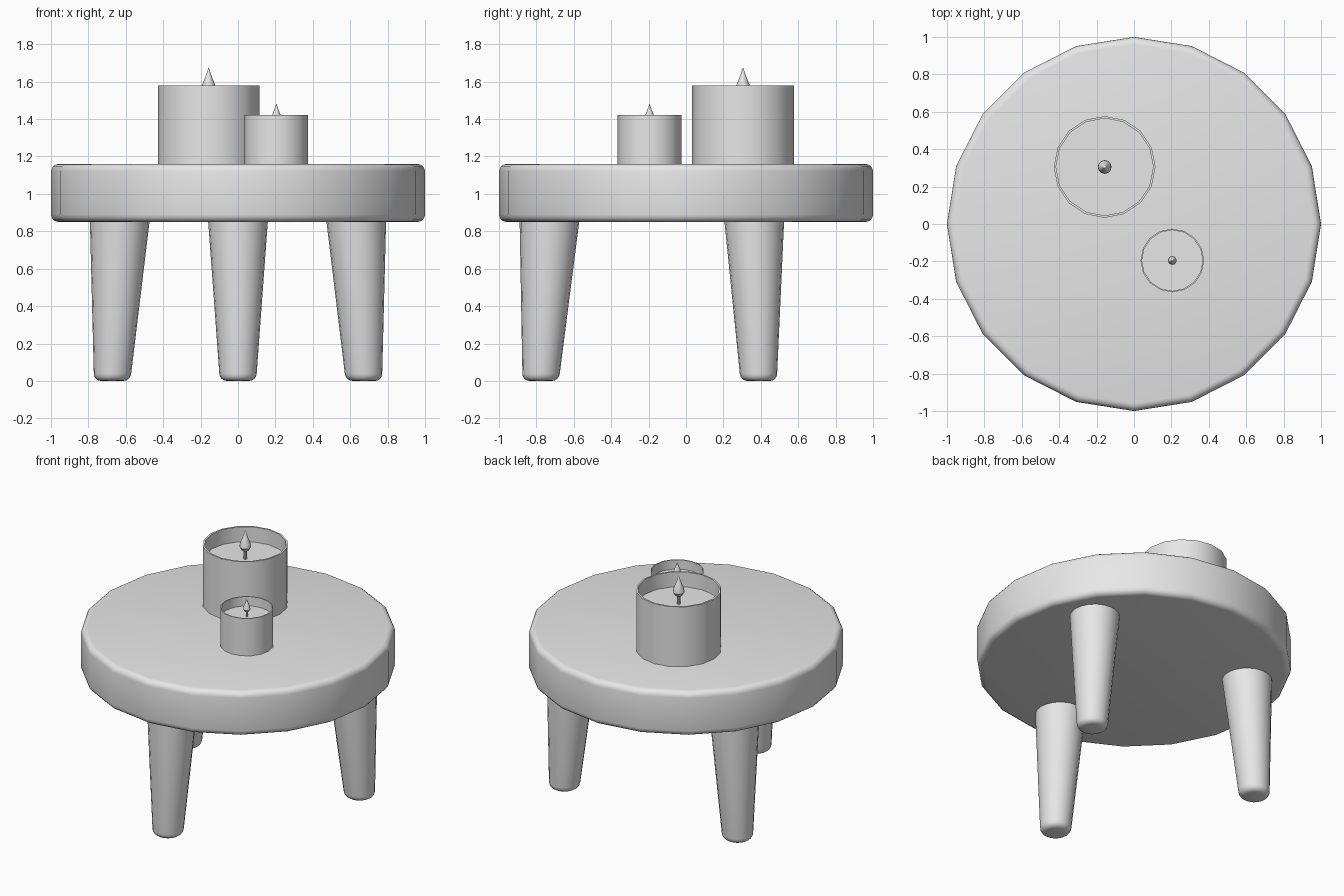
import bpy, bmesh, math

if "Cube" in bpy.data.objects:
    bpy.data.objects.remove(bpy.data.objects["Cube"], do_unlink=True)

grey = bpy.data.materials.new("plain_grey")
grey.use_nodes = True
grey.diffuse_color = (0.8, 0.8, 0.8, 1)
grey.node_tree.nodes["Principled BSDF"].inputs["Base Color"].default_value = (0.8, 0.8, 0.8, 1)


def lathe(name, profile, sides, location=(0, 0, 0), scale=1, lean=(0, 0)):
    """Turn a (radius, height) profile; lean shifts the rings sideways per unit of height."""
    bm = bmesh.new()
    rings = []
    for r, z in profile:
        cx, cy = lean[0] * z, lean[1] * z
        count = sides if r > 0 else 1
        turns = [2 * math.pi * i / sides for i in range(count)]
        rings.append([bm.verts.new((cx + r * math.cos(a), cy + r * math.sin(a), z)) for a in turns])
    for low, high in zip(rings, rings[1:]):
        for i in range(sides):
            j = (i + 1) % sides
            corners = [low[i % len(low)], low[j % len(low)], high[j % len(high)], high[i % len(high)]]
            bm.faces.new(list(dict.fromkeys(corners)))
    bmesh.ops.recalc_face_normals(bm, faces=bm.faces)
    mesh = bpy.data.meshes.new(name)
    bm.to_mesh(mesh)
    bm.free()
    mesh.materials.append(grey)
    obj = bpy.data.objects.new(name, mesh)
    obj.location = location
    obj.scale = (scale,) * 3
    bpy.context.collection.objects.link(obj)
    bpy.ops.object.select_all(action="DESELECT")
    obj.select_set(True)
    bpy.context.view_layer.objects.active = obj
    bpy.ops.object.shade_smooth_by_angle(angle=math.radians(35))
    return obj


def arc(r, z, radius, start):
    """Quarter circle of profile points, anticlockwise from the start angle."""
    angles = [math.radians(start + 22.5 * k) for k in range(5)]
    return [(r + radius * math.cos(a), z + radius * math.sin(a)) for a in angles]


# Round table top with softened rims
BOTTOM, TOP, ROUND = 0.85, 1.16, 0.04
lathe("table_top",
      [(0, BOTTOM)] + arc(1 - ROUND, BOTTOM + ROUND, ROUND, -90)
      + arc(1 - ROUND, TOP - ROUND, ROUND, 0) + [(0, TOP)], 20)

# Three tapered legs, splayed outwards
leg_profile = [(0, 0)] + arc(0.06, 0.04, 0.04, -90) + [(0.16, 0.86), (0, 0.86)]
for name, degrees in (("front_leg", -90), ("back_left_leg", 30), ("back_right_leg", 150)):
    x, y = math.cos(math.radians(degrees)), math.sin(math.radians(degrees))
    lathe(name, leg_profile, 20, (0.777 * x, 0.777 * y, 0), lean=(-0.055 * x, -0.055 * y))

# Candles: open cup with sunken wax, wick and flame
cup = [(0, 0), (0.272, 0), (0.272, 0.42), (0.26, 0.42), (0.26, 0.315), (0, 0.315)]
wick = [(0, 0.31), (0.01, 0.31), (0.01, 0.39), (0, 0.39)]
flame = [(0, 0.37), (0.024, 0.378), (0.037, 0.4), (0.034, 0.425),
         (0.02, 0.46), (0.009, 0.49), (0, 0.517)]
for size, place, scale in (("large", (-0.157, 0.305, TOP), 1), ("small", (0.205, -0.195, TOP), 0.625)):
    lathe(size + "_candle_cup", cup, 16, place, scale)
    lathe(size + "_candle_wick", wick, 8, place, scale)
    lathe(size + "_candle_flame", flame, 12, place, scale)
